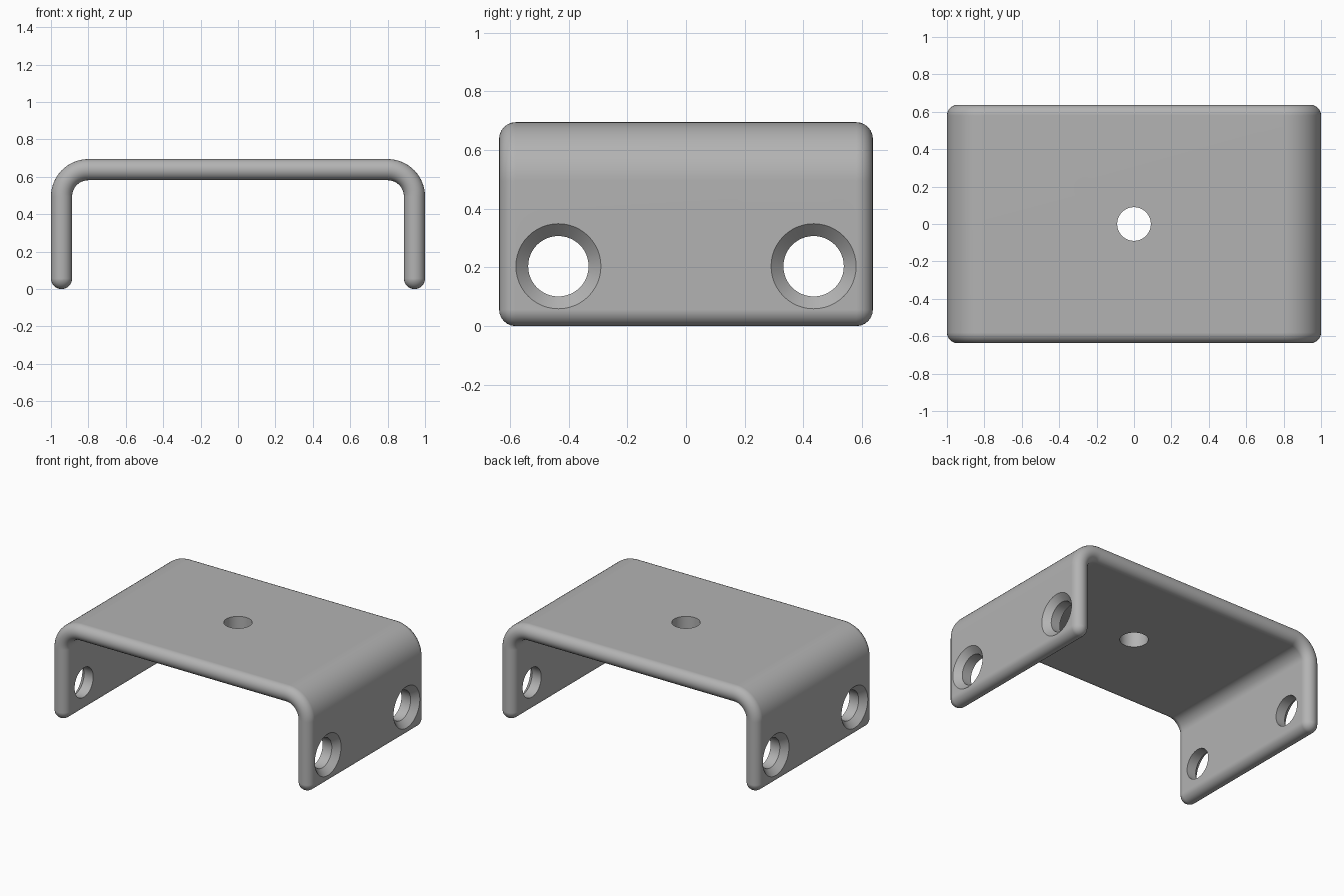
import bpy, bmesh
from math import sin, cos, pi, radians
from mathutils import Vector

if "Cube" in bpy.data.objects:
    bpy.data.objects.remove(bpy.data.objects["Cube"])

R = 0.0565                                  # half the sheet thickness
HALF_X, HALF_Y, HEIGHT, BEND = 1.0, 0.637, 0.695, 0.2
ARC, CAP = 16, 12                           # segments per bend and per rounded edge

steel = bpy.data.materials.new("grey_steel")
steel.use_nodes = True
GREY = (0.45, 0.45, 0.45, 1)
steel.diffuse_color = GREY
steel.node_tree.nodes["Principled BSDF"].inputs["Base Color"].default_value = GREY


def outline(h):
    """Closed U-shaped section whose sheet has half thickness h."""
    half = []                               # +x half, from outer top to inner top
    cx, cz, mid = HALF_X - BEND, HEIGHT - BEND, BEND - R
    for i in range(ARC + 1):
        a = pi / 2 * (1 - i / ARC)
        half.append((cx + (mid + h) * cos(a), cz + (mid + h) * sin(a)))
    for i in range(CAP + 1):
        a = -pi * i / CAP
        half.append((HALF_X - R + h * cos(a), R + h * sin(a)))
    for i in range(ARC + 1):
        a = pi / 2 * i / ARC
        half.append((cx + (mid - h) * cos(a), cz + (mid - h) * sin(a)))
    return half + [(-x, z) for x, z in reversed(half)]


def make_object(name, bm):
    bmesh.ops.recalc_face_normals(bm, faces=bm.faces)
    mesh = bpy.data.meshes.new(name)
    bm.to_mesh(mesh)
    bm.free()
    obj = bpy.data.objects.new(name, mesh)
    mesh.materials.append(steel)
    bpy.context.collection.objects.link(obj)
    return obj


def bridge(bm, rings):
    for a, b in zip(rings, rings[1:]):
        for i in range(len(a)):
            j = (i + 1) % len(a)
            bm.faces.new((a[i], a[j], b[j], b[i]))


# Bent plate: sections thin out to a line at both rounded ends
bm = bmesh.new()
stations = []
for side in (-1, 1):
    angles = [pi / 2 * i / (CAP // 2) for i in range(CAP // 2 + 1)]
    part = [(side * (HALF_Y - R + R * sin(a)), R * cos(a)) for a in angles]
    stations += part[::-1] if side < 0 else part
rings = [[bm.verts.new((x, y, z)) for x, z in outline(h)] for y, h in stations]
bridge(bm, rings)
bmesh.ops.remove_doubles(bm, verts=bm.verts, dist=0.0005)
bracket = make_object("bracket", bm)


def drill(name, profile, origin, axis):
    """Cut a round hole; profile lists (radius, distance along axis)."""
    bm = bmesh.new()
    turn = Vector(axis).to_track_quat('Z', 'Y')
    n = 48
    rings = [[bm.verts.new(Vector(origin) + turn @ Vector(
        (r * cos(2 * pi * i / n), r * sin(2 * pi * i / n), d)))
        for i in range(n)] for r, d in profile]
    bridge(bm, rings)
    bm.faces.new(rings[0])
    bm.faces.new(rings[-1])
    cutter = make_object(name, bm)
    cutter.hide_render = True
    mod = bracket.modifiers.new(name, 'BOOLEAN')
    mod.operation, mod.solver, mod.object = 'DIFFERENCE', 'EXACT', cutter
    bpy.ops.object.modifier_apply(modifier=name)
    bpy.data.objects.remove(cutter)


bpy.ops.object.select_all(action='DESELECT')
bpy.context.view_layer.objects.active = bracket
bracket.select_set(True)

# Plain hole in the top, countersunk holes in both legs
drill("top_hole", [(0.09, -0.2), (0.09, 0.1)], (0, 0, HEIGHT), (0, 0, 1))
SINK = [(0.103, -0.2), (0.103, -0.042), (0.145, 0), (0.195, 0.05)]
for sx in (-1, 1):
    for sy in (-1, 1):
        drill("leg_hole", SINK, (sx * HALF_X, sy * 0.435, 0.204), (sx, 0, 0))

bpy.ops.object.shade_smooth_by_angle(angle=radians(30))
normals = bracket.modifiers.new("flat_face_normals", 'WEIGHTED_NORMAL')
normals.keep_sharp = True
